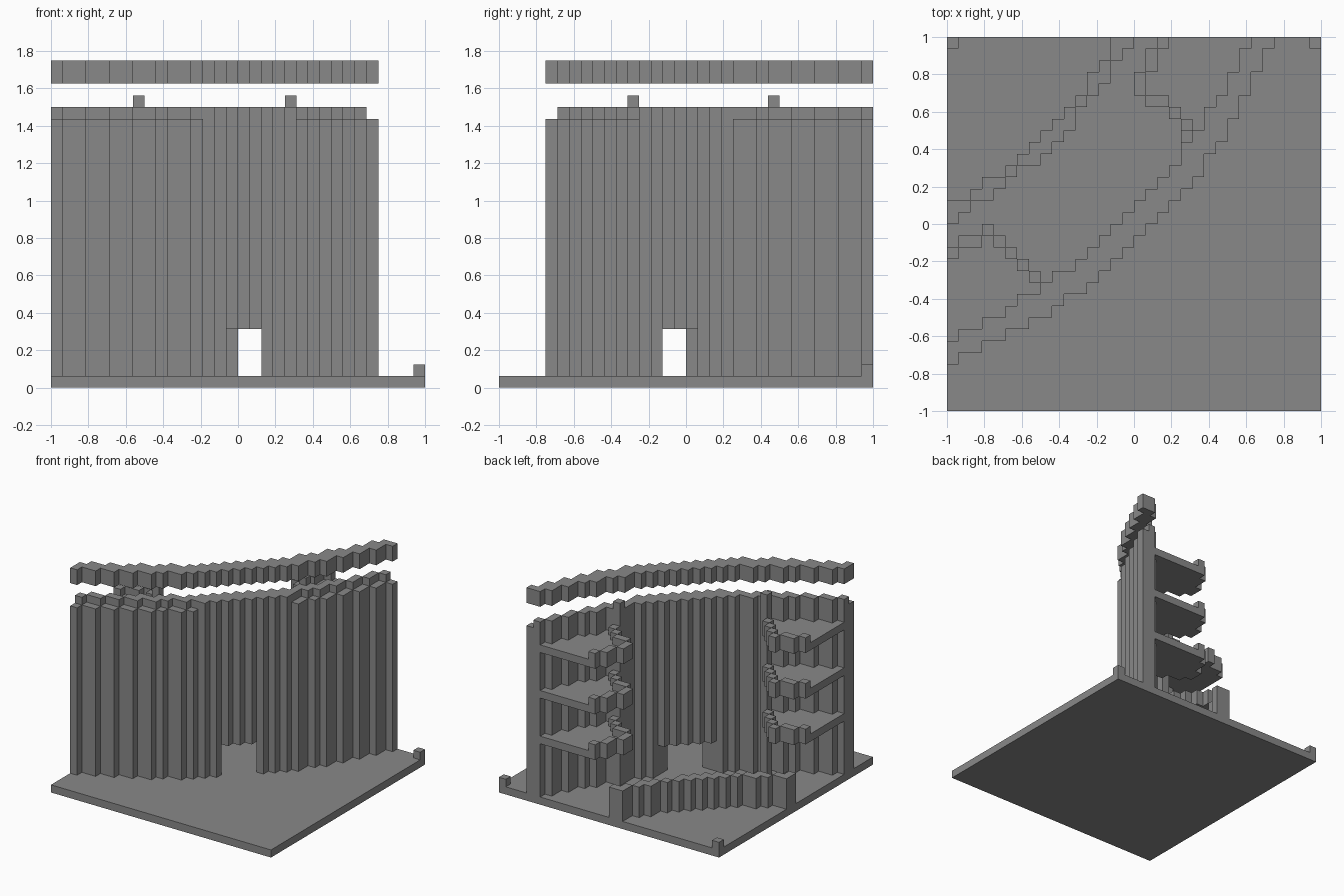
import bpy
import bmesh

cube = bpy.data.objects.get("Cube")
if cube:
    bpy.data.objects.remove(cube)

U = 1 / 16  # block size
N = 32      # blocks along one side

stone = bpy.data.materials.new("grey stone")
stone.use_nodes = True
GREY = (0.25, 0.25, 0.25, 1)
stone.diffuse_color = GREY
stone.node_tree.nodes["Principled BSDF"].inputs["Base Color"].default_value = GREY


def build(name, layers):
    """Raise block footprints: layers is a list of (cells, bottom, top)."""
    mesh = bpy.data.meshes.new(name)
    for cells, z0, z1 in layers:
        bm = bmesh.new()
        bm.from_mesh(mesh)
        verts = {}

        def corner(a, b):
            if (a, b) not in verts:
                verts[a, b] = bm.verts.new((a * U - 1, 1 - b * U, z0 * U))
            return verts[a, b]

        faces = [bm.faces.new([corner(a, b), corner(a, b + 1),
                               corner(a + 1, b + 1), corner(a + 1, b)])
                 for a, b in sorted(cells)]
        ext = bmesh.ops.extrude_face_region(bm, geom=faces, use_keep_orig=True)
        top = [v for v in ext["geom"] if isinstance(v, bmesh.types.BMVert)]
        bmesh.ops.translate(bm, verts=top, vec=(0, 0, (z1 - z0) * U))
        bmesh.ops.recalc_face_normals(bm, faces=bm.faces)
        bmesh.ops.dissolve_limit(bm, angle_limit=0.01, verts=bm.verts, edges=bm.edges)
        bm.to_mesh(mesh)
        bm.free()
    mesh.materials.append(stone)
    obj = bpy.data.objects.new(name, mesh)
    bpy.context.collection.objects.link(obj)
    return obj


def stepped(half):
    """Cells inside a stepped arc around the back corner, mirrored on its diagonal."""
    cells = {(a, b) for a, depth in enumerate(half) for b in range(depth)}
    return cells | {(b, a) for a, b in cells}


# Footprints of the curved walls
outer = stepped([28, 27, 27, 26, 26, 25, 25, 24, 24, 23, 22, 22, 21, 20, 19, 18, 17])
inner = stepped([26, 25, 25, 24, 24, 23, 22, 22, 21, 20, 20, 19, 18, 17, 16])
wall = outer - inner
low = (stepped([16, 15, 14, 14, 13, 12, 11, 11, 10, 9])
       - stepped([14, 14, 13, 12, 12, 11, 10, 9, 8]))

# Base with two corner markers
build("base", [({(a, b) for a in range(N) for b in range(N)}, 0, 1)])
build("corner_markers", [({(0, 0), (N - 1, 0)}, 1, 2)])

# Tall wall: doorway in the middle, lower outer ledge towards both ends
door = {(a, b) for a, b in wall if a in (16, 17) or b in (16, 17) or a == b == 15}
rim = {(a, b) for a, b in wall
       if ((a + 1, b) not in outer or (a, b + 1) not in outer)
       and (a <= 12 or a >= 21)}
build("tall_wall", [(wall - door - rim, 1, 24), (rim - door, 1, 23), (door, 5, 24)])

# Floating roof ring and low inner wall
build("roof_ring", [(wall, 26, 28)])
build("low_wall", [(low, 1, 5)])


# Galleries: three floors on each side with a parapet and a corner post
def gallery(name, starts, post, swap):
    flip = lambda cells: {(b, a) for a, b in cells} if swap else cells
    floor = {(a, b) for b, start in enumerate(starts)
             for a in range(start, N) if (a, b) in inner}
    solid = floor | wall
    rail = {(a, b) for a, b in floor
            if (a - 1, b) not in solid or (a, b + 1) not in solid}
    for z in (8, 14, 20):
        build(f"{name}_floor_{z}", [(flip(floor - rail), z, z + 1)])
        build(f"{name}_parapet_{z}", [(flip(rail), z, z + 2)])
    build(f"{name}_post", [({post}, 1, 25)])


gallery("left_gallery", [18, 17, 17, 16, 16, 17, 19, 20, 20], (20, 8), False)
gallery("right_gallery", [18, 17, 17, 16, 17, 18, 19, 20], (7, 20), True)
